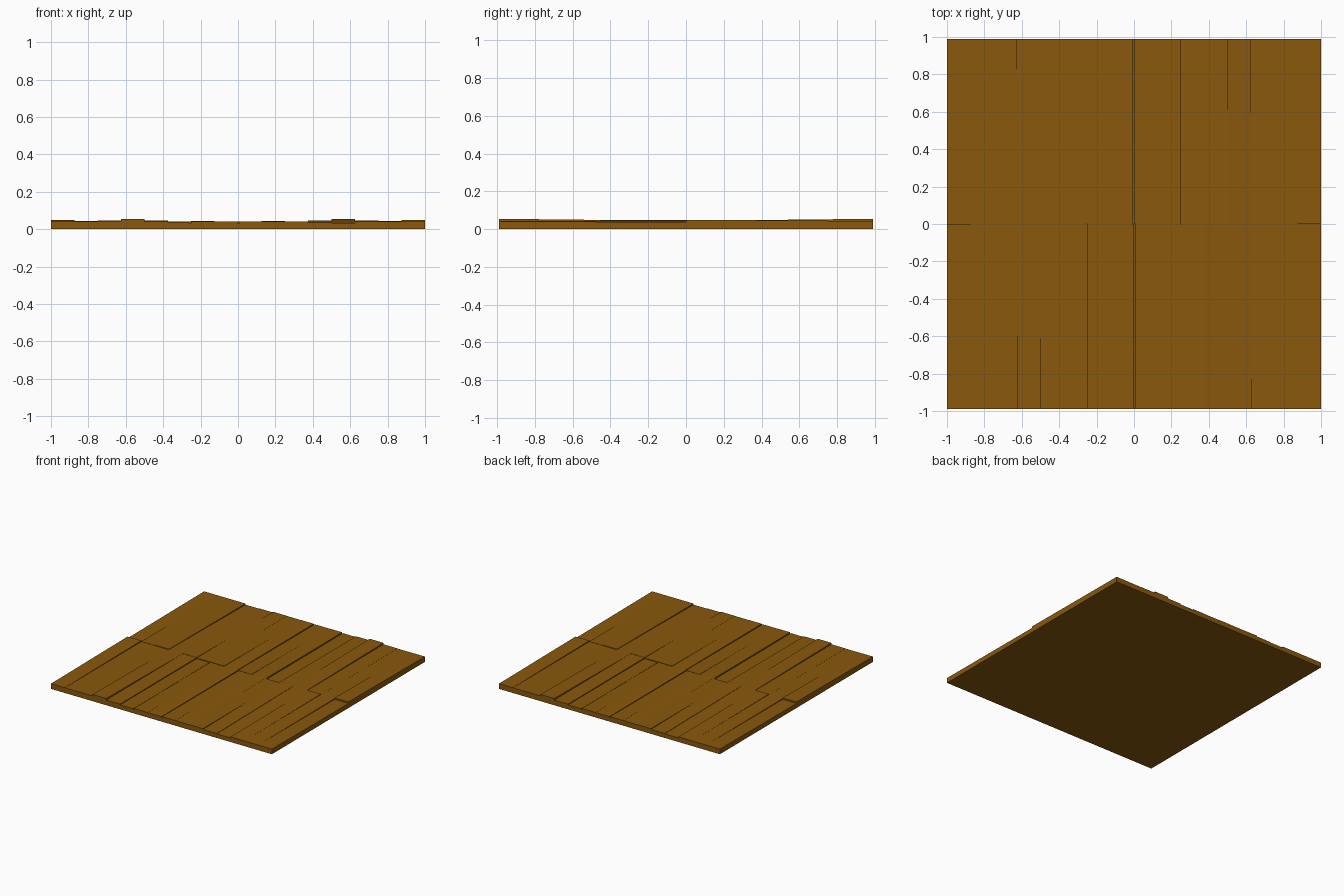
import bpy, bmesh

if "Cube" in bpy.data.objects:
    bpy.data.objects.remove(bpy.data.objects["Cube"])

wood = bpy.data.materials.new("brown wood")
wood.diffuse_color = (0.25, 0.098, 0.0037, 1)
wood.use_nodes = True
wood.node_tree.nodes["Principled BSDF"].inputs["Base Color"].default_value = wood.diffuse_color
W, L = 0.125, 0.99        # plank width, half length of the floor

# top heights of the front row planks, left to right: (outer end, inner end)
HEIGHTS = [(.043, .050), (.042, .042), (.043, .042), (.055, .044),
           (.042, .044), (.036, .036), (.041, .040), (.040, .042),
           (.042, .040), (.041, .043), (.042, .042), (.036, .046),
           (.033, .044), (.042, .047), (.042, .044), (.042, .037)]
GAPS = {5: (0, .007), 8: (.007, 0)}   # trimmed left / right edges


def block(name, x0, x1, y0, y1, z0, za, zb):
    """Box whose top slopes from za at y0 to zb at y1."""
    bm = bmesh.new()
    bmesh.ops.create_cube(bm, size=1)
    for v in bm.verts:
        far = v.co.y > 0
        v.co = (x1 if v.co.x > 0 else x0, y1 if far else y0,
                (zb if far else za) if v.co.z > 0 else z0)
    bmesh.ops.recalc_face_normals(bm, faces=bm.faces)
    me = bpy.data.meshes.new(name)
    bm.to_mesh(me)
    bm.free()
    me.materials.append(wood)
    ob = bpy.data.objects.new(name, me)
    bpy.context.collection.objects.link(ob)
    return ob


# solid board under the planks
block("floor_base", -1, 1, -L, L, 0, .03, .03)

# two rows of uneven planks; the back row is the front row turned half round
for i, (outer, inner) in enumerate(HEIGHTS):
    left, right = GAPS.get(i, (0, 0))
    x0, x1 = -1 + i * W + left, -1 + (i + 1) * W - right
    block(f"front_plank_{i + 1}", x0, x1, -L, 0, .03, outer, inner)
    block(f"back_plank_{i + 1}", -x1, -x0, 0, L, .03, inner, outer)
